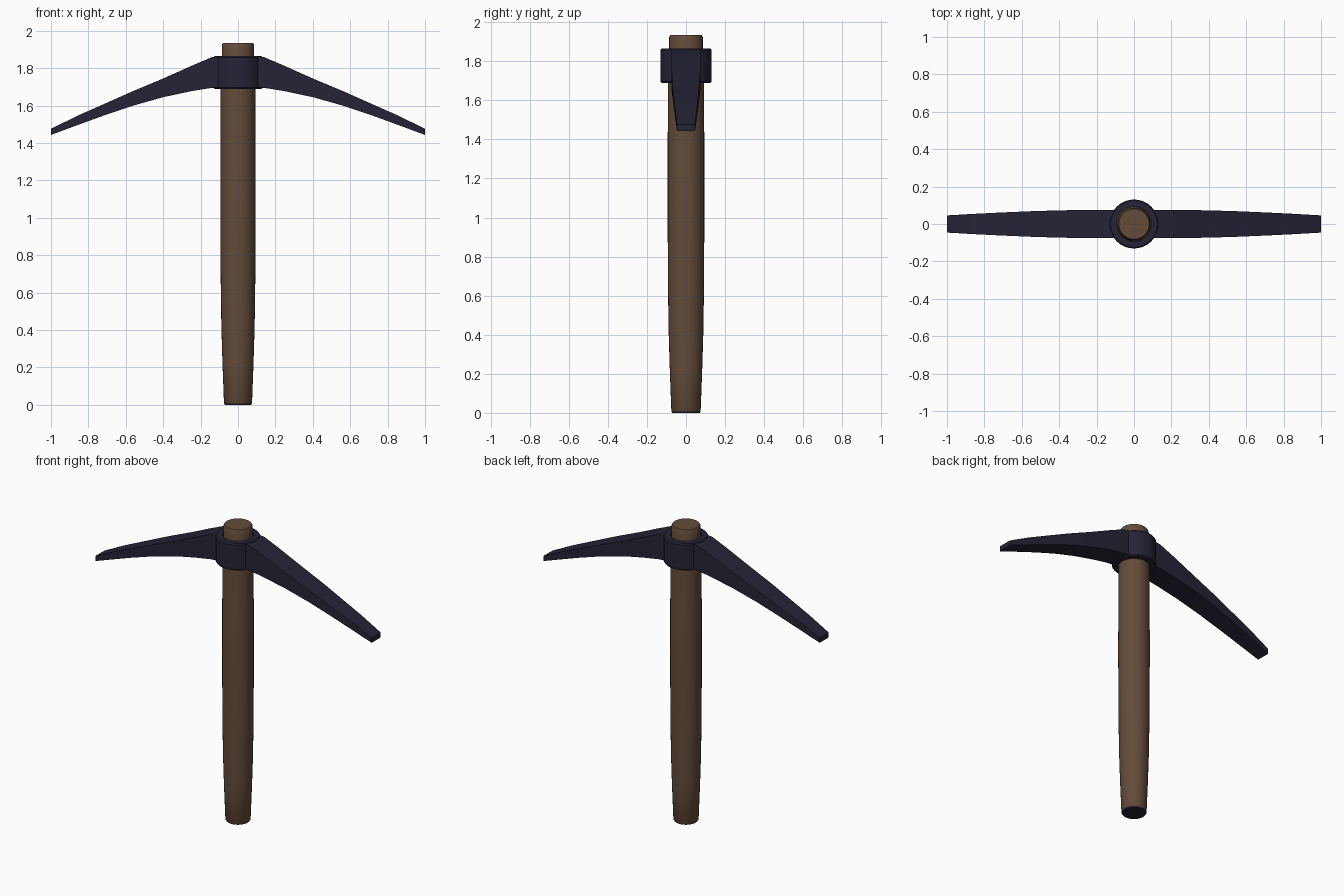
import bpy, bmesh
from math import cos, sin, tau, radians

cube = bpy.data.objects.get("Cube")
if cube:
    bpy.data.objects.remove(cube)


def material(name, rgb):
    mat = bpy.data.materials.new(name)
    mat.use_nodes = True
    mat.diffuse_color = (*rgb, 1)
    mat.node_tree.nodes["Principled BSDF"].inputs["Base Color"].default_value = (*rgb, 1)
    return mat


wood = material("brown wood", (0.125, 0.072, 0.042))
metal = material("dark blue metal", (0.018, 0.017, 0.036))


def loft(name, rings, mats, closed=False):
    """Bridge successive rings of points; cap the ends unless the loop closes."""
    bm = bmesh.new()
    loops = [[bm.verts.new(p) for p in ring] for ring in rings]
    n = len(loops[0])
    pairs = list(zip(loops, loops[1:]))
    if closed:
        pairs.append((loops[-1], loops[0]))
    for a, b in pairs:
        for i in range(n):
            j = (i + 1) % n
            bm.faces.new((a[i], a[j], b[j], b[i]))
    if not closed:
        bm.faces.new(loops[0])
        bm.faces.new(loops[-1])
    bmesh.ops.recalc_face_normals(bm, faces=bm.faces)
    mesh = bpy.data.meshes.new(name)
    bm.to_mesh(mesh)
    bm.free()
    for m in mats:
        mesh.materials.append(m)
    obj = bpy.data.objects.new(name, mesh)
    bpy.context.collection.objects.link(obj)
    bpy.ops.object.select_all(action="DESELECT")
    obj.select_set(True)
    bpy.context.view_layer.objects.active = obj
    bpy.ops.object.shade_smooth_by_angle(angle=radians(30))
    return obj


def circle(r, z, sides=32):
    return [(r * cos(tau * i / sides), r * sin(tau * i / sides), z) for i in range(sides)]


# Tapered wooden handle with a dark butt end
handle_profile = [(0.07, 0), (0.075, 0.008), (0.083, 0.22), (0.089, 0.42), (0.093, 0.7),
                  (0.094, 1.1), (0.093, 1.69), (0.086, 1.85), (0.086, 1.925), (0.081, 1.934)]
handle = loft("handle", [circle(r, z) for r, z in handle_profile], [wood, metal])
for face in handle.data.polygons:
    if face.normal.z < -0.5:
        face.material_index = 1

# Metal socket ring around the handle
collar_profile = [(0.092, 1.69), (0.125, 1.69), (0.131, 1.697),
                  (0.131, 1.858), (0.125, 1.866), (0.092, 1.866)]
loft("collar", [circle(r, z) for r, z in collar_profile], [metal], closed=True)

# Curved blade stations: x, half width, bottom z, top z
stations = [(0.1, 0.075, 1.697, 1.864), (0.14, 0.075, 1.695, 1.859), (0.25, 0.075, 1.677, 1.812),
            (0.4, 0.073, 1.645, 1.745), (0.56, 0.068, 1.6, 1.678), (0.72, 0.061, 1.546, 1.607),
            (0.86, 0.054, 1.495, 1.545), (1.0, 0.046, 1.443, 1.476)]
for side, label in ((1, "left"), (-1, "right")):
    rings = [[(side * x, -w, lo), (side * x, w, lo), (side * x, w, hi), (side * x, -w, hi)]
             for x, w, lo, hi in stations]
    loft(label + "_blade", rings, [metal])
